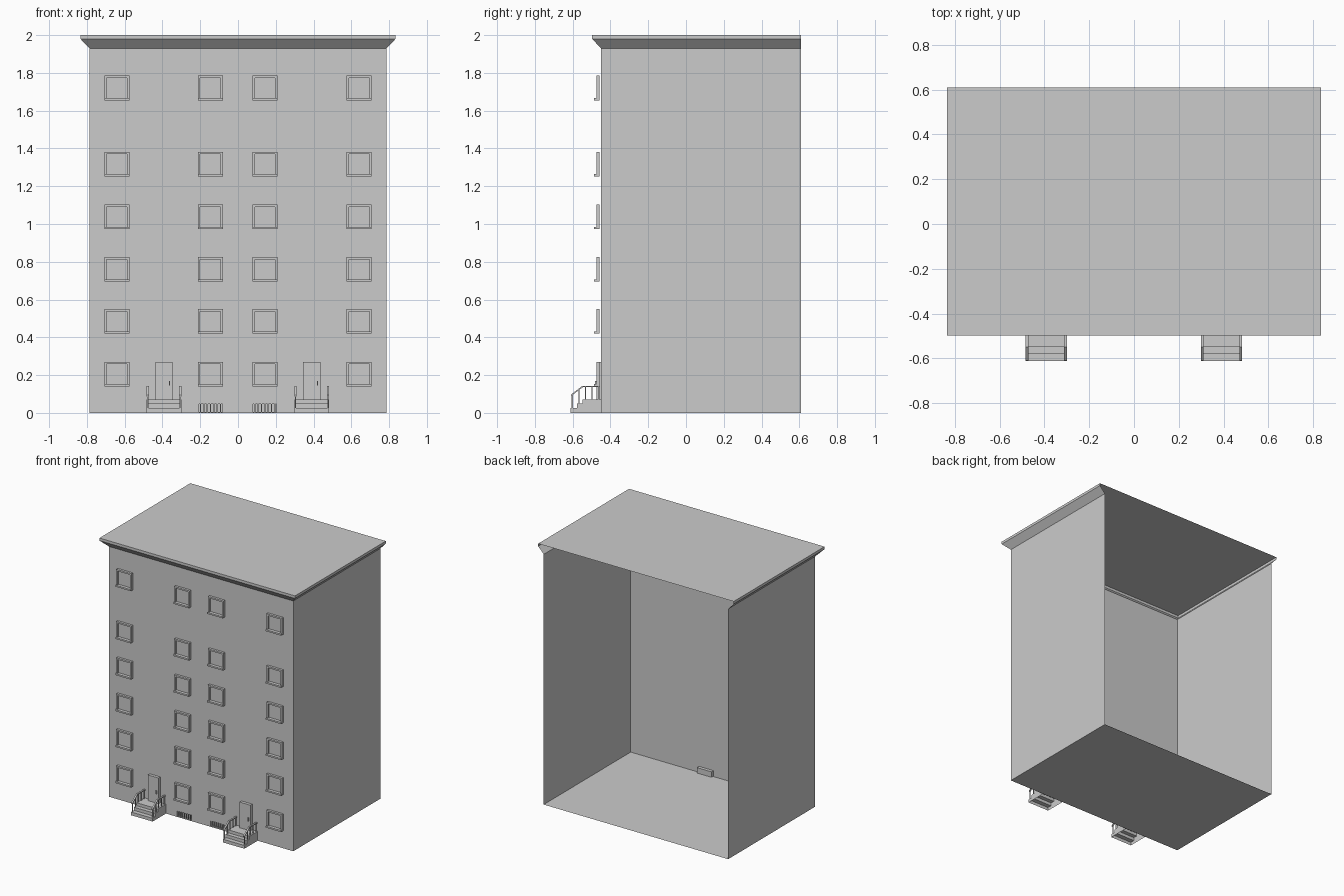
import bpy, bmesh
from mathutils import Vector

if "Cube" in bpy.data.objects:
    bpy.data.objects.remove(bpy.data.objects["Cube"])

FRONT, BACK, HALF = -0.45, 0.61, 0.787


def finish(name, bm):
    bmesh.ops.remove_doubles(bm, verts=bm.verts, dist=1e-5)
    me = bpy.data.meshes.new(name)
    bm.to_mesh(me)
    bm.free()
    ob = bpy.data.objects.new(name, me)
    bpy.context.collection.objects.link(ob)
    return ob


def quad(bm, *pts):
    bm.faces.new([bm.verts.new(p) for p in pts])


def box(bm, x0, x1, y0, y1, z0, z1):
    vs = bmesh.ops.create_cube(bm, size=1)["verts"]
    for v in vs:
        v.co = Vector((x0 if v.co.x < 0 else x1,
                       y0 if v.co.y < 0 else y1,
                       z0 if v.co.z < 0 else z1))


def prism(bm, profile, x0, x1):
    """Extrude a closed (y, z) profile along x."""
    f = bm.faces.new([bm.verts.new((x0, y, z)) for y, z in profile])
    ext = bmesh.ops.extrude_face_region(bm, geom=[f])["geom"]
    vs = [g for g in ext if isinstance(g, bmesh.types.BMVert)]
    bmesh.ops.translate(bm, verts=vs, vec=(x1 - x0, 0, 0))
    bmesh.ops.recalc_face_normals(bm, faces=bm.faces)


# Front wall with two basement openings
holes = [(-0.207, -0.083), (0.08, 0.204)]
HZ0, HZ1 = 0.004, 0.046
bm = bmesh.new()
xs = [-HALF, *holes[0], *holes[1], HALF]
zs = [0, HZ0, HZ1, 1.93]
for i in range(5):
    for j in range(3):
        if j == 1 and i in (1, 3):
            continue
        quad(bm, (xs[i], FRONT, zs[j]), (xs[i + 1], FRONT, zs[j]),
             (xs[i + 1], FRONT, zs[j + 1]), (xs[i], FRONT, zs[j + 1]))
finish("front_wall", bm)

# Side walls and floor; the back stays open
bm = bmesh.new()
quad(bm, (HALF, FRONT, 0), (HALF, BACK, 0), (HALF, BACK, 1.93), (HALF, FRONT, 1.93))
quad(bm, (-HALF, BACK, 0), (-HALF, FRONT, 0), (-HALF, FRONT, 1.93), (-HALF, BACK, 1.93))
finish("side_walls", bm)
bm = bmesh.new()
quad(bm, (-HALF, BACK, 0), (HALF, BACK, 0), (HALF, FRONT, 0), (-HALF, FRONT, 0))
finish("floor", bm)

# Flared cornice on three sides, topped by the flat roof
bm = bmesh.new()
rings = []
for out, z in [(0, 1.93), (0.047, 1.98), (0.047, 2.0)]:
    x, y = HALF + out, FRONT - out
    rings.append([(-x, BACK, z), (-x, y, z), (x, y, z), (x, BACK, z)])
for a, b in zip(rings, rings[1:]):
    for k in range(3):
        quad(bm, a[k], a[k + 1], b[k + 1], b[k])
quad(bm, *rings[-1])
finish("cornice_and_roof", bm)

# Windows: square frame, recessed pane, projecting sill
for x in (-0.641, -0.146, 0.143, 0.641):
    for top in (1.785, 1.382, 1.103, 0.825, 0.549, 0.27):
        bm = bmesh.new()
        h, t, bot = 0.066, 0.012, top - 0.13
        y0, y1 = -0.475, -0.457
        box(bm, x - h, x - h + t, y0, y1, bot + t, top)
        box(bm, x + h - t, x + h, y0, y1, bot + t, top)
        box(bm, x - h + t, x + h - t, y0, y1, top - t, top)
        box(bm, x - h, x + h, -0.486, y1, bot, bot + t)
        box(bm, x - h + t, x + h - t, -0.462, y1, bot + t, top - t)
        finish("window", bm)

# Basement windows: shallow recess behind vertical bars
for a, b in holes:
    bm = bmesh.new()
    box(bm, a, b, FRONT, FRONT + 0.025, HZ0, HZ1)
    bm.faces.ensure_lookup_table()
    front = min(bm.faces, key=lambda f: f.calc_center_median().y)
    bmesh.ops.delete(bm, geom=[front], context='FACES_ONLY')
    bmesh.ops.reverse_faces(bm, faces=bm.faces)
    finish("basement_recess", bm)
    bm = bmesh.new()
    for k in range(7):
        c = a + (b - a) * (k + 0.5) / 7
        box(bm, c - 0.003, c + 0.003, FRONT + 0.001, FRONT + 0.007, HZ0, HZ1)
    finish("basement_bars", bm)

# Entrances: door, handle, steps and railings
for x in (-0.392, 0.391):
    bm = bmesh.new()
    box(bm, x - 0.046, x + 0.046, -0.473, FRONT, 0.072, 0.27)
    finish("door", bm)
    bm = bmesh.new()
    box(bm, x + 0.026, x + 0.032, -0.482, -0.473, 0.145, 0.17)
    finish("door_handle", bm)

    bm = bmesh.new()
    prism(bm, [(FRONT, 0), (-0.612, 0), (-0.612, 0.025), (-0.578, 0.025),
               (-0.578, 0.049), (-0.547, 0.049), (-0.547, 0.072), (FRONT, 0.072)],
          x - 0.092, x + 0.092)
    # underside is left open
    under = [f for f in bm.faces if f.calc_center_median().z < 1e-4]
    bmesh.ops.delete(bm, geom=under, context='FACES_ONLY')
    finish("steps", bm)

    for s in (-1, 1):
        c = x + s * 0.086
        bm = bmesh.new()
        prism(bm, [(-0.61, 0.088), (-0.61, 0.096), (-0.549, 0.143),
                   (-0.455, 0.143), (-0.455, 0.136), (-0.546, 0.136)],
              c - 0.006, c + 0.006)
        for y, z0, z1 in [(-0.602, 0.025, 0.096), (-0.566, 0.049, 0.124),
                          (-0.532, 0.072, 0.138), (-0.497, 0.072, 0.138),
                          (-0.462, 0.072, 0.138)]:
            box(bm, c - 0.003, c + 0.003, y - 0.003, y + 0.003, z0, z1)
        finish("railing", bm)
